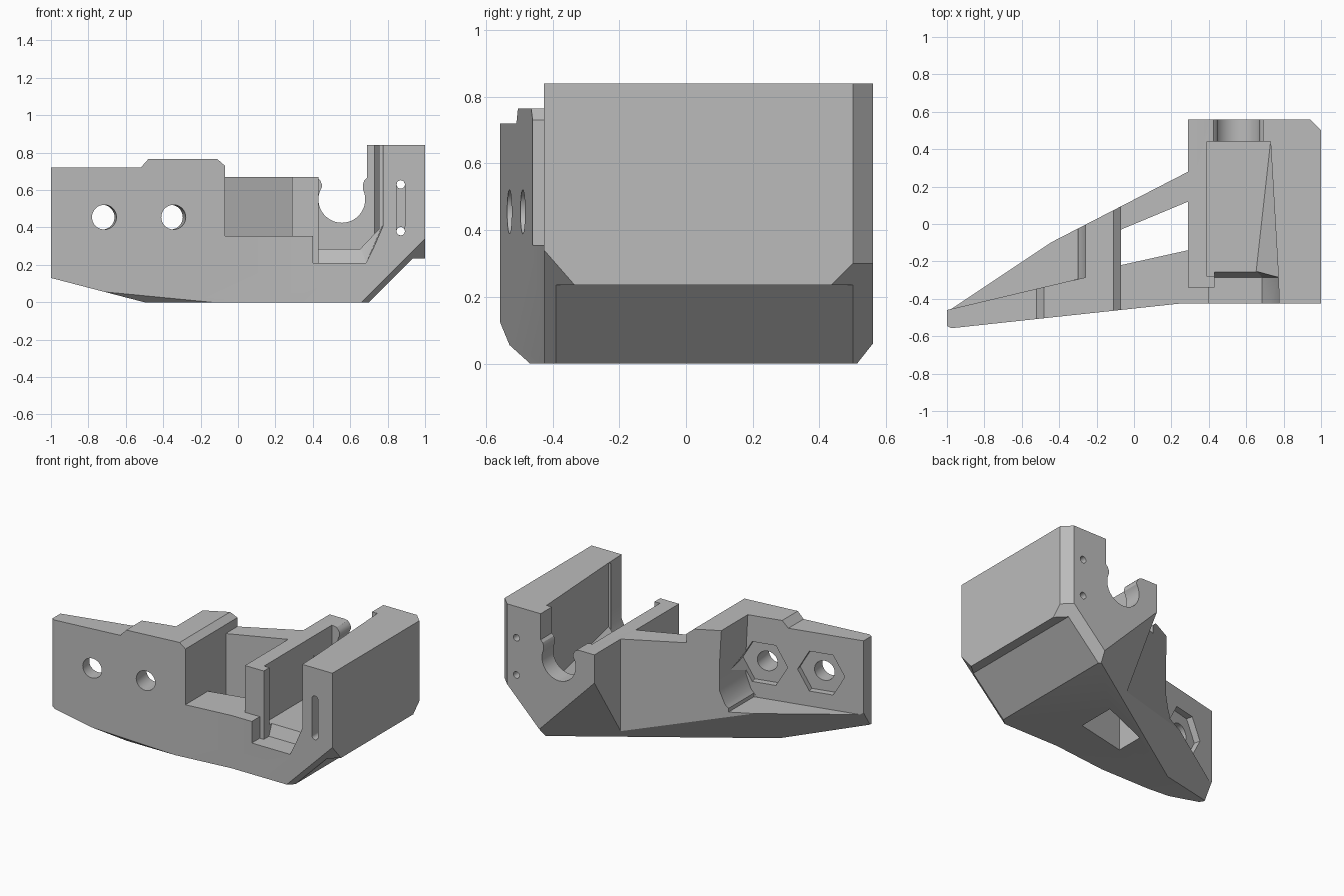
import bpy, bmesh, math
from mathutils import Vector

if "Cube" in bpy.data.objects:
    bpy.data.objects.remove(bpy.data.objects["Cube"])

grey = bpy.data.materials.new("plain_grey")
grey.diffuse_color = (0.5, 0.5, 0.5, 1)
grey.use_nodes = True
grey.node_tree.nodes["Principled BSDF"].inputs["Base Color"].default_value = grey.diffuse_color


def finish(name, bm):
    bmesh.ops.recalc_face_normals(bm, faces=bm.faces)
    me = bpy.data.meshes.new(name)
    bm.to_mesh(me)
    bm.free()
    me.materials.append(grey)
    ob = bpy.data.objects.new(name, me)
    bpy.context.collection.objects.link(ob)
    return ob


def prism(name, pts, a, b, axis):
    """Extrude a 2D outline along y (points are x,z) or z (points are x,y)."""
    bm = bmesh.new()
    put = (lambda p, t: (p[0], t, p[1])) if axis == 'y' else (lambda p, t: (p[0], p[1], t))
    lo = [bm.verts.new(put(p, a)) for p in pts]
    hi = [bm.verts.new(put(p, b)) for p in pts]
    bm.faces.new(lo)
    bm.faces.new(hi)
    n = len(pts)
    for i in range(n):
        j = (i + 1) % n
        bm.faces.new((lo[i], lo[j], hi[j], hi[i]))
    return finish(name, bm)


def hull(name, pts):
    bm = bmesh.new()
    for p in pts:
        bm.verts.new(p)
    bmesh.ops.convex_hull(bm, input=bm.verts)
    return finish(name, bm)


def ring(cx, cz, r, n, start=0.0, sweep=2 * math.pi):
    return [(cx + r * math.cos(start + sweep * i / n),
             cz + r * math.sin(start + sweep * i / n)) for i in range(n)]


def boolean(ob, tool, op='DIFFERENCE'):
    bpy.context.view_layer.objects.active = ob
    m = ob.modifiers.new("cut", 'BOOLEAN')
    m.object, m.operation, m.solver = tool, op, 'EXACT'
    bpy.ops.object.modifier_apply(modifier=m.name)
    bpy.data.objects.remove(tool, do_unlink=True)


# Main body: front profile crossed with the plan outline
body = prism("mount_body", [
    (-1, .13), (-.5, 0), (.70, 0), (.935, .235), (1, .235), (1, .84), (.69, .84),
    (.69, .67), (-.07, .67), (-.07, .73), (-.11, .765), (-.48, .765), (-.52, .72),
    (-1, .72)], -.8, .8, 'y')
plan = prism("plan", [
    (-1, -.545), (-.975, -.557), (.25, -.425), (1, -.425), (1, .5), (.94, .56),
    (.29, .56), (.29, .28), (-.97, -.37), (-1, -.40)], -.2, 1.2, 'z')
boolean(body, plan, 'INTERSECT')

# Sloped underside facets, each given by three points on its plane
facets = [
    [(.29, .56, .48), (.70, .56, .06), (.29, .28, .05)],       # back left corner
    [(.66, -.425, 0), (.915, -.425, .255), (.70, -.39, 0)],    # front right edge
    [(.70, .56, .06), (.94, .56, .30), (.70, .50, 0)],         # back right edge
    [(-.65, -.517, .045), (-.5, -.467, 0), (-.15, -.467, 0)],  # front of arm
    [(.67, .5, 0), (-.55, -.25, 0), (-.55, -.15, .035)],       # back of arm
]
keep = Vector((.5, 0, .4))
bm = bmesh.new()
bm.from_mesh(body.data)
for tri in facets:
    a, b, c = map(Vector, tri)
    n = (b - a).cross(c - a).normalized()
    if (keep - a).dot(n) > 0:
        n = -n
    bmesh.ops.bisect_plane(bm, geom=bm.verts[:] + bm.edges[:] + bm.faces[:], dist=1e-5,
                           plane_co=a, plane_no=n, clear_outer=True)
    bmesh.ops.holes_fill(bm, edges=[e for e in bm.edges if e.is_boundary], sides=0)
bmesh.ops.recalc_face_normals(bm, faces=bm.faces)
bm.to_mesh(body.data)
bm.free()

# Central opening: front notch and shaft through the floor
boolean(body, prism("notch", [
    (-.07, -.7), (.40, -.7), (.40, -.34), (.29, -.34), (.29, .12), (-.07, -.03)],
    .355, 1.2, 'z'))
boolean(body, prism("shaft", [
    (-.07, -.03), (.29, .12), (.29, -.14), (-.07, -.22)], -.3, .5, 'z'))

# Long slot with a tapering right wall
boolean(body, hull("slot", [
    (.39, .44, .285), (.73, .44, .285), (.73, .44, 1.2), (.39, .44, 1.2),
    (.39, -.28, .285), (.65, -.28, .285), (.772, -.28, .41), (.772, -.28, 1.2),
    (.39, -.28, 1.2)]))
# Slot entrance, lower than the slot floor, with a ramp
boolean(body, hull("entrance", [
    (x, y, z) for y, d in ((-.6, .01), (-.285, 0))
    for x, z in ((.43, .21), (.685, .21), (.772 + d, .41), (.772 + d, 1.2), (.43, 1.2))]
    + [(.43, -.255, .287), (.66, -.255, .287)]))
boolean(body, prism("entrance_side", [
    (.40, .21), (.5, .21), (.5, 1.2), (.40, 1.2)], -.6, -.34, 'y'))

# Round cradle with a narrowed mouth in the back wall
arc = ring(.555, .55, .125, 32, math.radians(148), math.radians(244))
arc += [(.668, .605), (.668, .63), (.675, .65), (.69, .665), (.69, 1.2), (.40, 1.2),
        (.40, .67), (.425, .665), (.44, .65), (.449, .63)]
boolean(body, prism("cradle", arc, .40, .7, 'y'))

# Vertical groove and its two through holes in the right wall
boolean(body, prism("groove", ring(.87, .63, .0225, 10, 0, math.pi)
                    + ring(.87, .38, .0225, 10, math.pi, math.pi), -.6, -.33, 'y'))
for z in (.38, .63):
    boolean(body, prism("pin_hole", ring(.87, z, .0225, 16), -.6, .7, 'y'))

# Rear pocket of the arm, open at the top and tip, with bevelled rim
boolean(body, prism("pocket", [
    (-1.2, -.507), (-.30, -.294), (-.30, .3), (-1.2, .3)], .22, 1.2, 'z'))
boolean(body, hull("pocket_corner", [
    (x, y, z) for x, z in ((-.32, .22), (-.28, .27), (-.25, .36), (-.25, .54),
                           (-.28, .62), (-.28, 1.2), (-.32, 1.2))
    for y in (-.295 + (x + .30) * .236, .3)]))

# Bolt holes with hexagonal nut recesses, square to the arm
for x in (-.72, -.355):
    y = -.507 + (x + 1.2) * .2366
    hole = prism("bolt_hole", ring(0, 0, .066, 32), -.5, .3, 'y')
    nut = prism("nut_recess", ring(0, 0, .155, 6), -.045, .15, 'y')
    for tool, turn in ((hole, .11), (nut, .23)):
        tool.rotation_euler.z = turn
        tool.location = (x - .01, y, .455)
        bpy.context.view_layer.update()
        boolean(body, tool)

# Smooth only the round surfaces
bpy.ops.object.select_all(action='DESELECT')
body.select_set(True)
bpy.context.view_layer.objects.active = body
bpy.ops.object.shade_smooth_by_angle(angle=math.radians(25))
